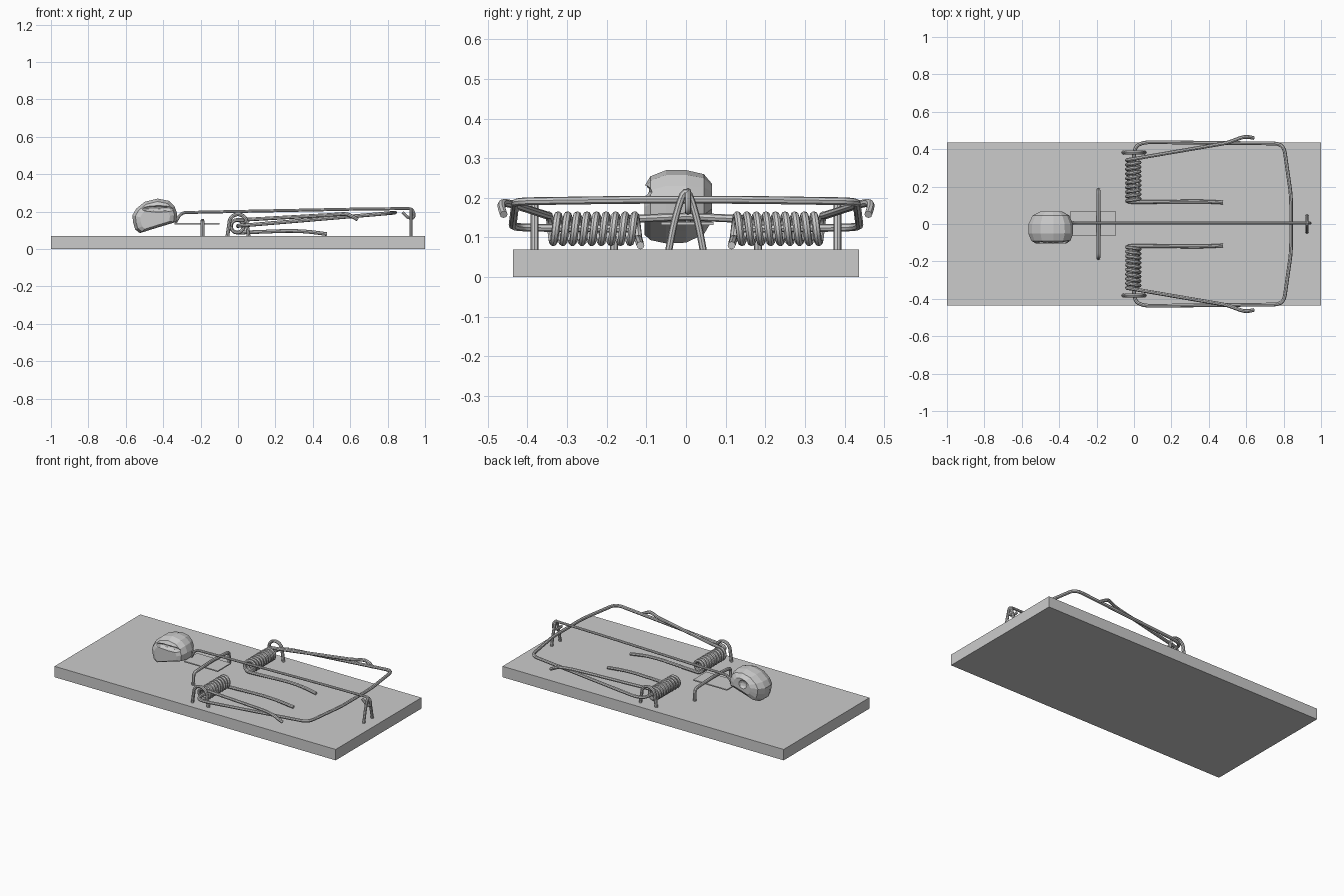
import bpy, bmesh
from math import sin, cos, pi
from mathutils import Vector

if "Cube" in bpy.data.objects:
    bpy.data.objects.remove(bpy.data.objects["Cube"])


def fillet(pts, r, n=5):
    """Round the inner corners of a 3D polyline."""
    pts = [Vector(p) for p in pts]
    out = [pts[0]]
    for a, b, c in zip(pts, pts[1:], pts[2:]):
        p = b + (a - b).normalized() * min(r, (a - b).length * 0.48)
        q = b + (c - b).normalized() * min(r, (c - b).length * 0.48)
        for i in range(n + 1):
            t = i / n
            out.append(p * (1 - t) ** 2 + b * 2 * t * (1 - t) + q * t * t)
    return out + [pts[-1]]


def wire(name, pts, radius=0.01):
    """Capped round wire following a polyline, as a smooth mesh."""
    cu = bpy.data.curves.new(name, 'CURVE')
    cu.dimensions = '3D'
    cu.bevel_depth = radius
    cu.bevel_resolution = 2
    cu.use_fill_caps = True
    sp = cu.splines.new('POLY')
    sp.points.add(len(pts) - 1)
    for p, co in zip(sp.points, pts):
        p.co = (*co, 1)
    ob = bpy.data.objects.new(name, cu)
    bpy.context.collection.objects.link(ob)
    bpy.ops.object.select_all(action='DESELECT')
    bpy.context.view_layer.objects.active = ob
    ob.select_set(True)
    bpy.ops.object.convert(target='MESH')
    bpy.ops.object.shade_smooth_by_angle()
    return ob


def box(name, center, size):
    bpy.ops.mesh.primitive_cube_add(size=1, location=center)
    ob = bpy.context.object
    ob.name = name
    ob.scale = size
    return ob


# Wooden base and trigger plate
box("base_board", (0, 0, 0.035), (2, 0.872, 0.07))
box("trigger_plate", (-0.22, 0.003, 0.135), (0.24, 0.133, 0.007))

# Springs: inner leg, coil, outer arm hooked over the hammer bar
CX, CZ, R = -0.004, 0.122, 0.034
for s, side in ((1, "back"), (-1, "front")):
    leg = fillet([(0.475, 0.115, 0.08), (0.38, 0.12, 0.093),
                  (0.28, 0.12, 0.098), (CX + 0.01, 0.117, CZ - R)], 0.04)
    n = 190
    coil = []
    for i in range(n + 1):
        a = 19 * pi * i / n
        coil.append(Vector((CX - R * sin(a), 0.117 + 0.23 * i / n, CZ - R * cos(a))))
    arm = fillet([(0.02, 0.352, CZ + R), (0.50, 0.434, 0.183), (0.58, 0.465, 0.189),
                  (0.61, 0.466, 0.175), (0.64, 0.46, 0.158)], 0.03)
    wire("spring_" + side, [(p[0], s * p[1], p[2]) for p in leg + coil + arm])

    # U staple holding the hammer axle
    y = s * 0.382
    arch = [(0.058 * cos(pi * i / 12) * (0.8 if 0 < i < 12 else 1), y,
             0.14 + 0.046 * sin(pi * i / 12)) for i in range(1, 12)]
    wire("hammer_staple_" + side, [(0.058, y, 0.06)] + arch + [(-0.058, y, 0.06)])

# Hammer: one bent wire whose ends run inside the coils
half = [(0, 0.13, 0.122), (0, 0.41, 0.125), (0.05, 0.438, 0.128), (0.80, 0.43, 0.191),
        (0.84, 0.15, 0.195)]
wire("hammer_bar", fillet(half + [(x, -y, z) for x, y, z in reversed(half)], 0.05))

# Trigger staple
wire("trigger_staple", fillet([(-0.19, -0.182, 0.06), (-0.19, -0.18, 0.145),
                               (-0.19, 0, 0.153), (-0.19, 0.18, 0.145),
                               (-0.19, 0.182, 0.06)], 0.025))

# Locking rod with its eye, and the staple it pivots on
wire("locking_rod", fillet([(-0.335, 0.005, 0.14), (-0.305, 0.005, 0.195),
                            (0.6, 0.005, 0.213), (0.935, 0.005, 0.217),
                            (0.945, 0.005, 0.165), (0.91, 0.005, 0.165),
                            (0.88, 0.005, 0.197)], 0.03), 0.008)
wire("rod_staple", fillet([(0.925, -0.045, 0.06), (0.925, -0.028, 0.15),
                           (0.925, 0, 0.235), (0.925, 0.028, 0.15),
                           (0.925, 0.045, 0.06)], 0.045), 0.009)

# Lumpy faceted cheese: scaled slices of a side profile
profile = [(-0.56, 0.14), (-0.565, 0.18), (-0.545, 0.215), (-0.50, 0.252), (-0.43, 0.27),
           (-0.37, 0.258), (-0.34, 0.23), (-0.325, 0.19), (-0.33, 0.145), (-0.43, 0.115),
           (-0.525, 0.085), (-0.55, 0.105)]
slices = [(-0.105, 0.66, -0.01), (-0.09, 0.87, -0.004), (-0.05, 1, 0), (0.0, 0.99, 0.001),
          (0.045, 0.82, 0.006), (0.066, 0.5, 0.01)]
bm = bmesh.new()
rings = [[bm.verts.new((-0.44 + (x + 0.44) * k, y, 0.18 + (z - 0.18) * k + dz))
          for x, z in profile] for y, k, dz in slices]
for a, b in zip(rings, rings[1:]):
    for i in range(len(a)):
        j = (i + 1) % len(a)
        bm.faces.new((a[i], a[j], b[j], b[i]))
bm.faces.new(rings[0])
bm.faces.new(rings[-1])
bmesh.ops.recalc_face_normals(bm, faces=bm.faces)
me = bpy.data.meshes.new("cheese")
bm.to_mesh(me)
cheese = bpy.data.objects.new("cheese", me)
bpy.context.collection.objects.link(cheese)

# Hollows in the cheese
for name, loc, scale in (("groove_cutter", (-0.42, -0.108, 0.215), (0.11, 0.03, 0.018)),
                         ("dimple_cutter", (-0.45, 0.072, 0.2), (0.03, 0.022, 0.03))):
    bpy.ops.mesh.primitive_ico_sphere_add(subdivisions=2, radius=1, location=loc)
    cutter = bpy.context.object
    cutter.name = name
    cutter.scale = scale
    cutter.hide_render = True
    cutter.hide_set(True)
    mod = cheese.modifiers.new(name, 'BOOLEAN')
    mod.operation = 'DIFFERENCE'
    mod.object = cutter
